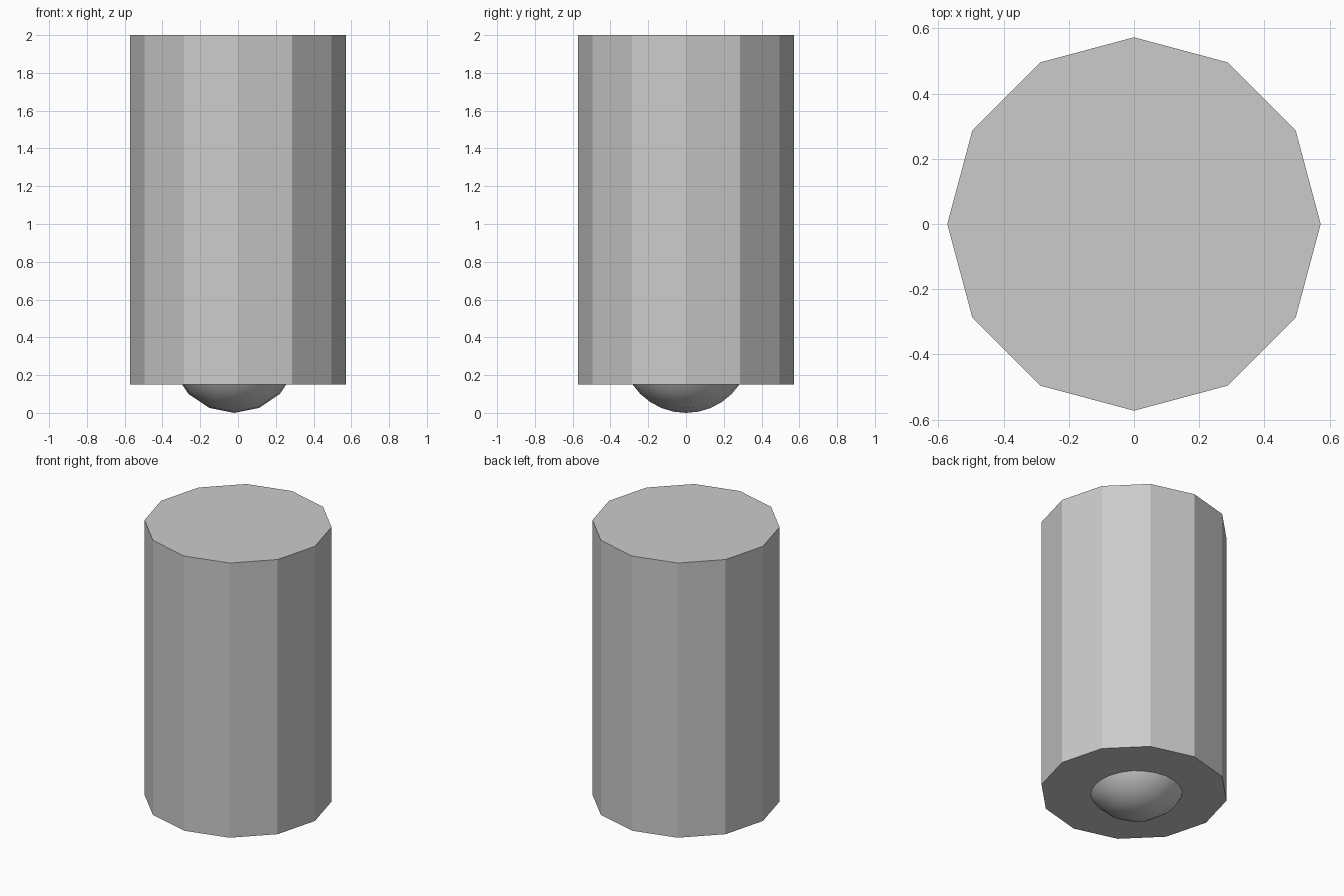
import bpy
from math import pi

if "Cube" in bpy.data.objects:
    bpy.data.objects.remove(bpy.data.objects["Cube"])

# Twelve-sided flat-faced body
bpy.ops.mesh.primitive_cylinder_add(vertices=12, radius=0.573, depth=1.85,
                                    location=(0, 0, 1.075))
body = bpy.context.object
body.name = "body"

# Smooth ball set into the underside, its poles facing front and back
bpy.ops.mesh.primitive_uv_sphere_add(segments=16, ring_count=16, radius=0.342,
                                     location=(-0.02, 0, 0.342),
                                     rotation=(pi / 2, 0, 0))
ball = bpy.context.object
ball.name = "bottom_ball"
bpy.ops.object.shade_smooth()
